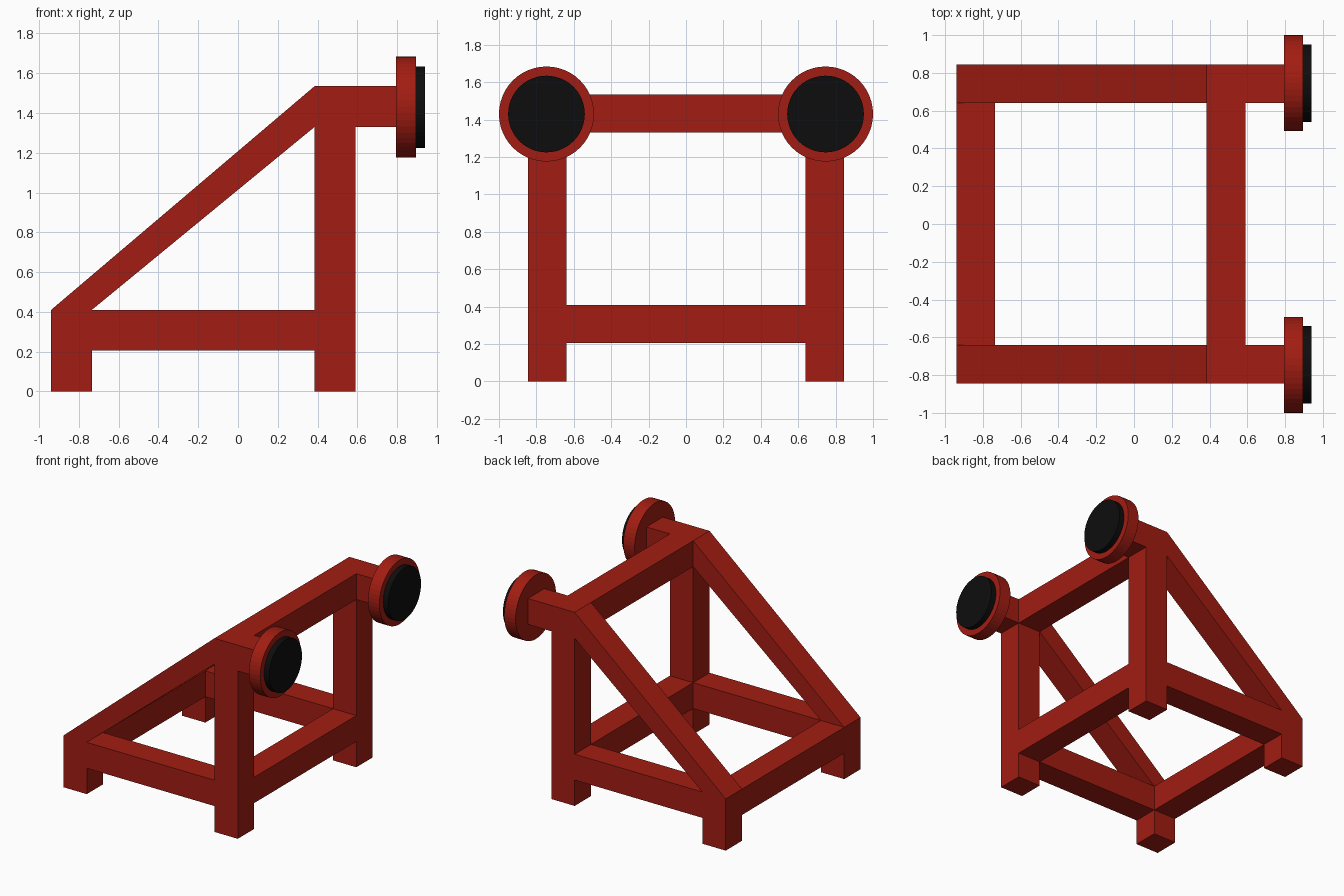
import bpy, bmesh
from math import pi
from mathutils import Matrix, Vector

if "Cube" in bpy.data.objects:
    bpy.data.objects.remove(bpy.data.objects["Cube"])

W = 0.205          # beam thickness
YC = 0.7425        # side frame centre line
ZT = 1.43          # buffer height


def material(name, colour):
    m = bpy.data.materials.new(name)
    m.diffuse_color = colour
    m.use_nodes = True
    m.node_tree.nodes["Principled BSDF"].inputs["Base Color"].default_value = m.diffuse_color
    return m


red = material("red_paint", (0.36, 0.012, 0.006, 1))
black = material("black_rubber", (0.004, 0.004, 0.004, 1))


def finish(bm, name, mat):
    bmesh.ops.recalc_face_normals(bm, faces=bm.faces)
    me = bpy.data.meshes.new(name)
    bm.to_mesh(me)
    bm.free()
    me.materials.append(mat)
    ob = bpy.data.objects.new(name, me)
    bpy.context.collection.objects.link(ob)
    return ob


def plate(name, loops, yc, mat):
    """Fill closed x-z loops (outline and holes) and extrude along y."""
    bm = bmesh.new()
    for pts in loops:
        vs = [bm.verts.new((x, yc - W / 2, z)) for x, z in pts]
        for a, b in zip(vs, vs[1:] + vs[:1]):
            bm.edges.new((a, b))
    bmesh.ops.triangle_fill(bm, edges=bm.edges[:], use_beauty=True, normal=(0, -1, 0))
    ext = bmesh.ops.extrude_face_region(bm, geom=bm.faces[:], use_keep_orig=True)
    verts = [g for g in ext["geom"] if isinstance(g, bmesh.types.BMVert)]
    bmesh.ops.translate(bm, verts=verts, vec=(0, W, 0))
    finish(bm, name, mat)


def beam(name, lo, hi, mat):
    lo, hi = Vector(lo), Vector(hi)
    bm = bmesh.new()
    bmesh.ops.create_cube(bm, size=1, matrix=Matrix.Translation((lo + hi) / 2)
                          @ Matrix.Diagonal((*(hi - lo), 1)))
    finish(bm, name, mat)


def disc(name, x0, x1, r, yc, mat):
    bm = bmesh.new()
    bmesh.ops.create_cone(bm, cap_ends=True, segments=48, radius1=r, radius2=r,
                          depth=x1 - x0, matrix=Matrix.Translation(((x0 + x1) / 2, yc, ZT))
                          @ Matrix.Rotation(pi / 2, 4, 'Y'))
    finish(bm, name, mat)


# side frame: legs, sill, post, buffer arm and sloping brace in one profile
outline = [(-0.94, 0), (-0.735, 0), (-0.735, W), (0.385, W), (0.385, 0), (0.59, 0),
           (0.59, 1.33), (0.795, 1.33), (0.795, 1.535), (0.385, 1.535), (-0.94, 0.41)]
opening = [(-0.735, 0.41), (0.385, 0.41), (0.385, 1.33)]

for side, s in (("front", -1), ("back", 1)):
    plate(side + "_side_frame", [outline, opening], s * YC, red)
    # round buffer with rubber pad
    disc(side + "_buffer_plate", 0.795, 0.895, 0.254, s * 0.746, red)
    disc(side + "_buffer_pad", 0.895, 0.94, 0.205, s * 0.746, black)

# cross beams between the side frames
Y = YC - W / 2
for name, x, z in (("low_rear_cross_beam", -0.94, W), ("low_post_cross_beam", 0.385, W),
                   ("top_cross_beam", 0.385, 1.33)):
    beam(name, (x, -Y, z), (x + W, Y, z + W), red)
